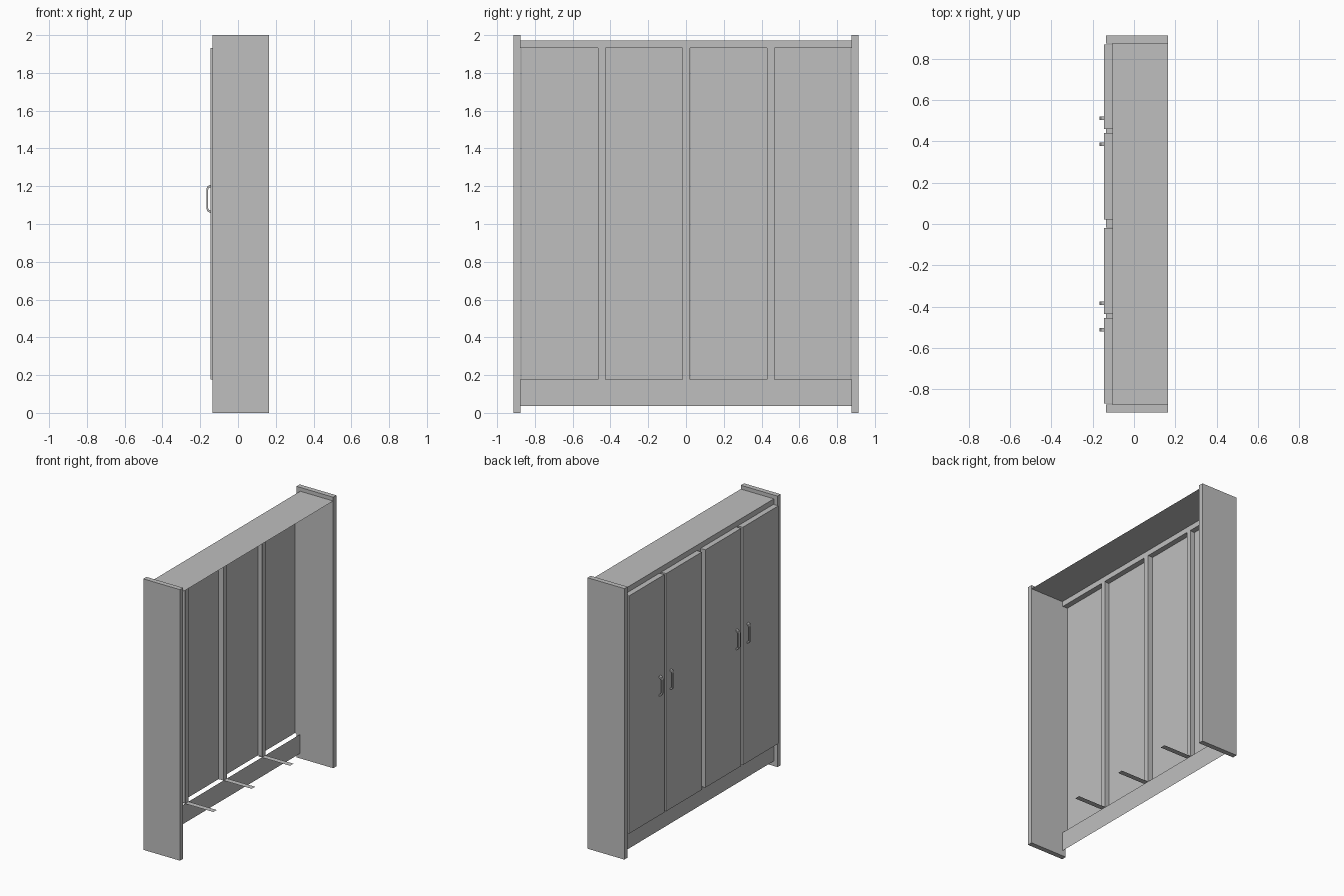
import bpy, bmesh
from mathutils import Vector

cube = bpy.data.objects.get("Cube")
if cube:
    bpy.data.objects.remove(cube, do_unlink=True)

grey = bpy.data.materials.new("light_grey")
grey.use_nodes = True
colour = (0.52, 0.52, 0.52, 1)
grey.diffuse_color = colour
grey.node_tree.nodes["Principled BSDF"].inputs["Base Color"].default_value = colour


def finish(name, bm):
    mesh = bpy.data.meshes.new(name)
    bm.to_mesh(mesh)
    bm.free()
    mesh.materials.append(grey)
    ob = bpy.data.objects.new(name, mesh)
    bpy.context.collection.objects.link(ob)
    return ob


def box(name, x, y, z, open_sides=()):
    """Box between (min, max) pairs; faces pointing along open_sides are removed."""
    bm = bmesh.new()
    bmesh.ops.create_cube(bm, size=1)
    bm.normal_update()
    gone = [f for f in bm.faces if any(f.normal.dot(Vector(d)) > 0.9 for d in open_sides)]
    bmesh.ops.delete(bm, geom=gone, context='FACES')
    for v in bm.verts:
        v.co = [a + (b - a) * (c + 0.5) for (a, b), c in zip((x, y, z), v.co)]
    return finish(name, bm)


def sheet(name, origin, u, w):
    """Flat panel spanned by two edges."""
    bm = bmesh.new()
    o, u, w = Vector(origin), Vector(u), Vector(w)
    bm.faces.new([bm.verts.new(p) for p in (o, o + u, o + u + w, o + w)])
    return finish(name, bm)


BACK, FRAME, SIDE_FRONT, DOOR = 0.165, -0.105, -0.135, -0.145
INNER, OUTER = 0.875, 0.912
KICK, OPEN_LOW, OPEN_HIGH, TOP = 0.037, 0.178, 1.933, 1.972

# Side panels
box("right_side_panel", (SIDE_FRONT, BACK), (-OUTER, -INNER), (0, 2))
box("left_side_panel", (SIDE_FRONT, BACK), (INNER, OUTER), (0, 2))

# Top panel and front frame
width = (0, 2 * INNER, 0)
sheet("top_panel", (FRAME, -INNER, TOP), (BACK - FRAME, 0, 0), width)
sheet("top_rail", (FRAME, INNER, OPEN_HIGH), (0, -2 * INNER, 0), (0, 0, TOP - OPEN_HIGH))
sheet("kick_board", (FRAME, INNER, KICK), (0, -2 * INNER, 0), (0, 0, OPEN_LOW - KICK))

# Stiles with the floor strips running back from them
for i, y in enumerate((-0.446, 0.002, 0.448)):
    sheet(f"stile_{i}", (FRAME, y + 0.02, OPEN_LOW), (0, -0.04, 0), (0, 0, OPEN_HIGH - OPEN_LOW))
    sheet(f"floor_strip_{i}", (SIDE_FRONT, y - 0.02, OPEN_LOW), (0.26, 0, 0), (0, 0.04, 0))

# Hollow doors, open at the rear and underneath
for i, span in enumerate(((-0.87, -0.455), (-0.435, -0.019), (0.023, 0.44), (0.46, 0.87))):
    box(f"door_{i}", (DOOR, FRAME), span, (OPEN_LOW, OPEN_HIGH), ((1, 0, 0), (0, 0, -1)))

# Bow handles: half outline mirrored about the middle height, then extruded sideways
MID = 1.133
outer = [(0, 0.075), (-0.016, 0.067), (-0.023, 0.052)]
inner = [(0, 0.062), (-0.010, 0.057), (-0.014, 0.047)]
for i, y in enumerate((-0.512, -0.384, 0.386, 0.512)):
    bm = bmesh.new()
    rails = []
    for half in (outer, inner):
        path = half + [(x, -z) for x, z in reversed(half)]
        rails.append([bm.verts.new((DOOR + x, y - 0.009, MID + z)) for x, z in path])
    a, b = rails
    faces = [bm.faces.new((a[k], a[k + 1], b[k + 1], b[k])) for k in range(len(a) - 1)]
    ext = bmesh.ops.extrude_face_region(bm, geom=faces)
    moved = [g for g in ext["geom"] if isinstance(g, bmesh.types.BMVert)]
    bmesh.ops.translate(bm, verts=moved, vec=(0, 0.018, 0))
    bmesh.ops.recalc_face_normals(bm, faces=bm.faces)
    finish(f"handle_{i}", bm)
